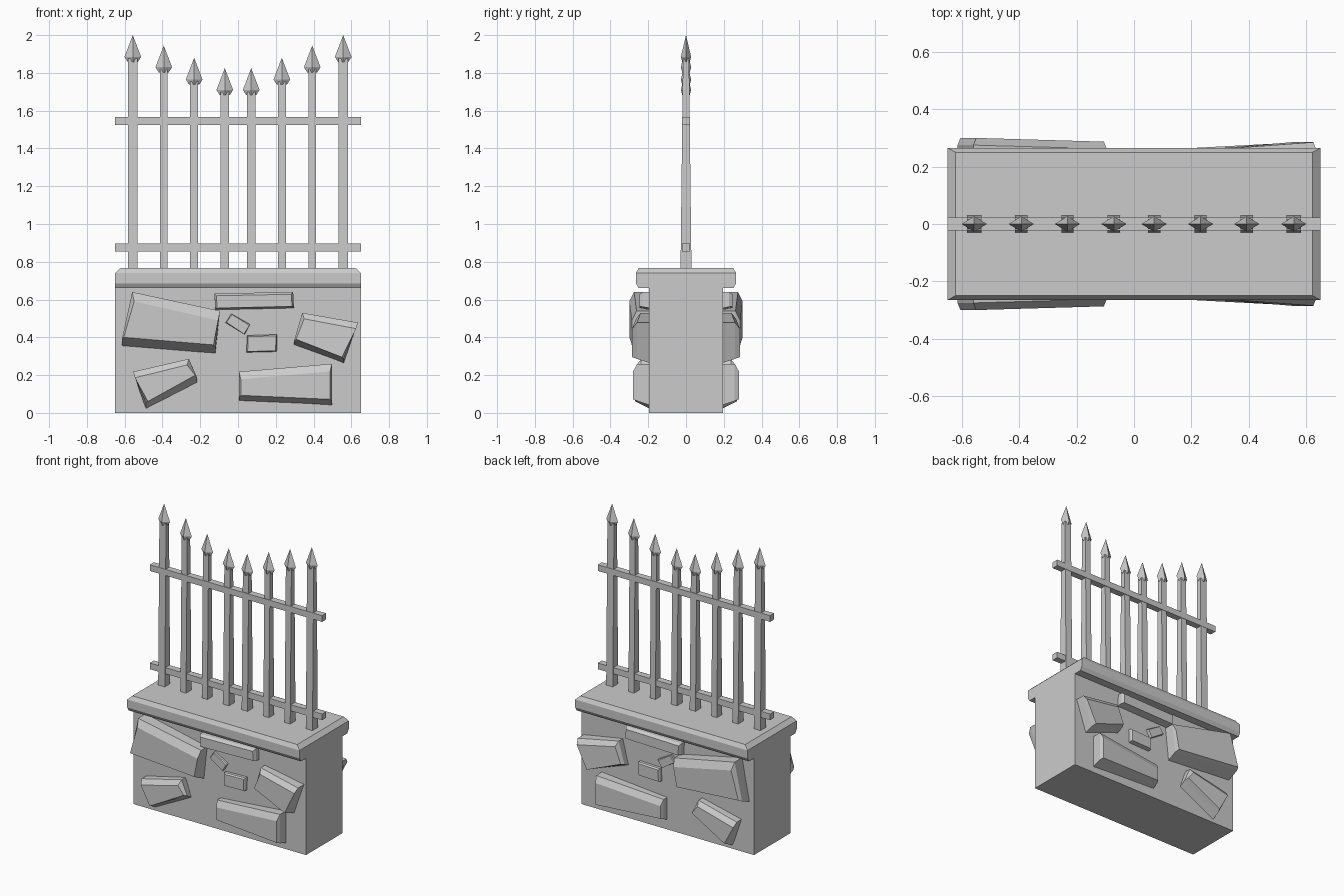
import bpy, bmesh

if "Cube" in bpy.data.objects:
    bpy.data.objects.remove(bpy.data.objects["Cube"], do_unlink=True)

grey = bpy.data.materials.new("stone_grey")
grey.use_nodes = True
grey.diffuse_color = (0.6, 0.6, 0.6, 1)
grey.node_tree.nodes["Principled BSDF"].inputs["Base Color"].default_value = (0.6, 0.6, 0.6, 1)


def loft(name, rings, mirror=False):
    """Join equal-length rings of points with faces and cap both ends."""
    bm = bmesh.new()
    rows = [[bm.verts.new(p) for p in ring] for ring in rings]
    n = len(rows[0])
    for a, b in zip(rows, rows[1:]):
        for i in range(n):
            j = (i + 1) % n
            bm.faces.new((a[i], a[j], b[j], b[i]))
    bm.faces.new(rows[0])
    bm.faces.new(rows[-1])
    bmesh.ops.remove_doubles(bm, verts=bm.verts, dist=0.0002)
    bmesh.ops.recalc_face_normals(bm, faces=bm.faces)
    mesh = bpy.data.meshes.new(name)
    bm.to_mesh(mesh)
    bm.free()
    mesh.materials.append(grey)
    ob = bpy.data.objects.new(name, mesh)
    bpy.context.collection.objects.link(ob)
    if mirror:
        mod = ob.modifiers.new("both_sides", 'MIRROR')
        mod.use_axis = (False, True, False)
    return ob


def rect(x, y, z, cx=0):
    return [(cx - x, -y, z), (cx + x, -y, z), (cx + x, y, z), (cx - x, y, z)]


def stone(name, outline, left, right, top, bottom, side=0.01):
    """Tapered block on the wall; outline runs top left, top right, bottom right, bottom left."""
    def ring(t, b, s, setback):
        drops = (-t, -t, b, b)
        ins = (s, -s, -s, s)
        deps = (left, right, right, left)
        return [(x + i, -(d - setback), z + h)
                for (x, z), h, i, d in zip(outline, drops, ins, deps)]
    back = [(x, -0.18, z) for x, z in outline]
    soft = min(0.025, (left - 0.2) * 0.4)
    loft(name, [back, ring(0, bottom * 0.75, 0, soft), ring(top, bottom, side, 0)], mirror=True)


# Wall and chamfered coping
loft("wall", [rect(0.65, 0.195, 0), rect(0.65, 0.195, 0.67)])
loft("coping", [rect(0.65, 0.25, 0.66), rect(0.65, 0.265, 0.685),
                rect(0.65, 0.265, 0.74), rect(0.622, 0.25, 0.767)])

# Rails
for name, z in (("lower_rail", 0.875), ("upper_rail", 1.545)):
    loft(name, [rect(0.65, 0.022, z - 0.021), rect(0.65, 0.022, z + 0.021)])

# Posts with spear heads, rising towards the ends
for k, (x, tip, w) in enumerate([(0.07, 1.825, 0.022), (0.232, 1.88, 0.021),
                                 (0.393, 1.945, 0.021), (0.557, 2.0, 0.025)]):
    for label, cx in (("left", x), ("right", -x)):
        loft(f"{label}_post_{k + 1}", [rect(w, 0.029, 0.76, cx), rect(w, 0.016, tip - 0.125, cx)])

        def diamond(rx, ry, z):
            return [(cx - rx, 0, z), (cx, -ry, z), (cx + rx, 0, z), (cx, ry, z)]
        loft(f"{label}_spear_head_{k + 1}",
             [diamond(0.027, 0.02, tip - 0.142), diamond(0.044, 0.027, tip - 0.115),
              diamond(0, 0, tip)])

# Stones set in both faces of the wall
stone("large_stone", [(-0.56, 0.64), (-0.095, 0.54), (-0.12, 0.31), (-0.615, 0.35)],
      0.3, 0.287, 0.05, 0.05)
stone("long_top_stone", [(-0.125, 0.632), (0.292, 0.64), (0.296, 0.552), (-0.12, 0.543)],
      0.245, 0.245, 0.012, 0.012)
stone("end_stone", [(0.34, 0.53), (0.635, 0.478), (0.56, 0.26), (0.297, 0.355)],
      0.265, 0.285, 0.032, 0.035)
stone("low_right_stone", [(0.005, 0.218), (0.497, 0.26), (0.497, 0.037), (0.005, 0.058)],
      0.255, 0.28, 0.04, 0.035)
stone("low_left_stone", [(-0.555, 0.218), (-0.26, 0.286), (-0.217, 0.154), (-0.487, 0.016)],
      0.27, 0.262, 0.032, 0.045)
stone("small_tilted_stone", [(-0.035, 0.525), (0.064, 0.468), (0.035, 0.413), (-0.065, 0.475)],
      0.215, 0.215, 0.005, 0.005, 0.004)
stone("small_flat_stone", [(0.048, 0.41), (0.207, 0.415), (0.205, 0.322), (0.045, 0.318)],
      0.225, 0.225, 0.007, 0.007, 0.006)
